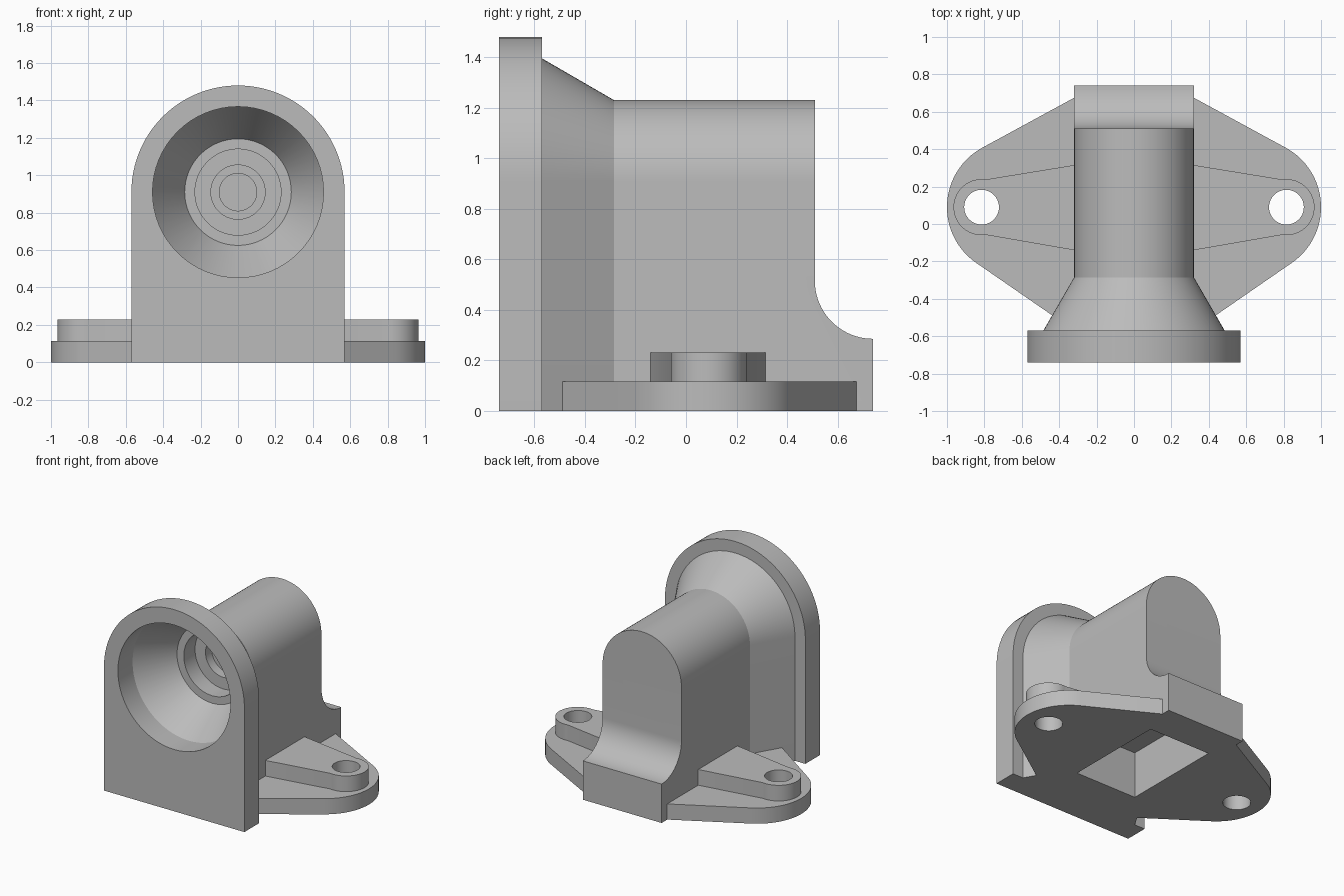
import bpy, bmesh
from math import sin, cos, pi, radians, atan2

cube = bpy.data.objects.get("Cube")
if cube:
    bpy.data.objects.remove(cube, do_unlink=True)

AXIS_Z = 0.91        # height of the bore axis
HOLE_X, HOLE_Y = 0.815, 0.09

grey = bpy.data.materials.new("cast_grey")
grey.use_nodes = True
grey.diffuse_color = (0.5, 0.5, 0.5, 1)
grey.node_tree.nodes["Principled BSDF"].inputs["Base Color"].default_value = (0.5, 0.5, 0.5, 1)


def make_object(name, bm):
    bmesh.ops.recalc_face_normals(bm, faces=bm.faces)
    mesh = bpy.data.meshes.new(name)
    bm.to_mesh(mesh)
    bm.free()
    mesh.materials.append(grey)
    obj = bpy.data.objects.new(name, mesh)
    bpy.context.collection.objects.link(obj)
    return obj


def arc(cx, cy, r, start, end, n):
    """Points on an arc, angles in radians."""
    return [(cx + r * cos(start + (end - start) * i / n),
             cy + r * sin(start + (end - start) * i / n)) for i in range(n + 1)]


def prism(name, outline, low, high, place):
    """Extrude a 2D outline; place(u, v, w) gives the 3D point."""
    bm = bmesh.new()
    a = [bm.verts.new(place(u, v, low)) for u, v in outline]
    b = [bm.verts.new(place(u, v, high)) for u, v in outline]
    bm.faces.new(a)
    bm.faces.new(b)
    for i in range(len(a)):
        j = (i + 1) % len(a)
        bm.faces.new((a[i], a[j], b[j], b[i]))
    return make_object(name, bm)


def loft(name, sections, outline, floor):
    """Skin sections of (y, radius); with floor, close the bottom as one face."""
    bm = bmesh.new()
    rings = [[bm.verts.new((x, y, z)) for x, z in outline(r)] for y, r in sections]
    count = len(rings[0])
    for a, b in zip(rings, rings[1:]):
        for i in range(count - 1 if floor else count):
            j = (i + 1) % count
            bm.faces.new((a[i], a[j], b[j], b[i]))
    bm.faces.new(rings[0])
    bm.faces.new(rings[-1])
    if floor:
        bm.faces.new([r[0] for r in rings] + [r[-1] for r in reversed(rings)])
    return make_object(name, bm)


def cut(obj, cutter):
    mod = obj.modifiers.new("cut", 'BOOLEAN')
    mod.operation = 'DIFFERENCE'
    mod.solver = 'EXACT'
    mod.object = cutter
    bpy.context.view_layer.objects.active = obj
    bpy.ops.object.modifier_apply(modifier=mod.name)
    bpy.data.objects.remove(cutter, do_unlink=True)


def arch(r):
    return [(r, 0)] + arc(0, AXIS_Z, r, 0, pi, 48) + [(-r, 0)]


def circle(r):
    return arc(0, AXIS_Z, r, 0, 2 * pi, 64)[:-1]


def upright(u, v, w):
    return (u, v, w)


def sideways(u, v, w):
    return (w, u, v)


# Housing: front plate, tapered neck and arched body in one skin
housing = loft("housing", [(-0.74, 0.57), (-0.57, 0.57), (-0.57, 0.485),
                           (-0.285, 0.32), (0.74, 0.32)], arch, True)

# Back of the body, with a curved step down to the foot
back = [(0.51, 1.6)] + arc(0.74, 0.515, 0.23, pi, 1.5 * pi, 20) + [(0.9, 0.285), (0.9, 1.6)]
cut(housing, prism("back_cutter", back, -0.6, 0.6, sideways))

# Stepped bore: mouth, cone and three seats
cut(housing, loft("bore_cutter", [(-0.9, 0.457), (-0.57, 0.457), (-0.3, 0.285),
                                  (-0.3, 0.23), (-0.17, 0.23), (-0.17, 0.145),
                                  (-0.1, 0.145), (-0.1, 0.1), (0.2, 0.1)], circle, False))

# Pocket under the body
pocket = [(-0.25, -0.29), (0.25, -0.29), (0.25, 0.47), (-0.25, 0.47)]
cut(housing, prism("pocket_cutter", pocket, -0.2, 0.34, upright))

# Mounting ears and raised bosses, one pair on each side
parts = [housing]
for side, s in (("left", 1), ("right", -1)):
    def mirrored(u, v, w, s=s):
        return (s * u, v, w)

    ear = [(0.32, -0.285), (0.435, -0.49)]
    ear += arc(0.638, HOLE_Y, 0.362, radians(-56), radians(62), 32) + [(0.32, 0.675)]
    boss = [(0.32, -0.14)] + arc(HOLE_X, HOLE_Y, 0.15, radians(-99), radians(99), 32)
    boss += [(0.32, 0.315)]
    hole = arc(HOLE_X, HOLE_Y, 0.093, 0, 2 * pi, 40)[:-1]
    for name, outline, low, high in (("mounting_ear", ear, 0, 0.115),
                                     ("ear_boss", boss, 0.115, 0.23)):
        part = prism(side + "_" + name, outline, low, high, mirrored)
        cut(part, prism("hole_cutter", hole, -0.2, 0.5, mirrored))
        parts.append(part)

# Smooth curves, sharp edges
bpy.ops.object.select_all(action='DESELECT')
for part in parts:
    part.select_set(True)
bpy.context.view_layer.objects.active = housing
bpy.ops.object.shade_smooth_by_angle(angle=radians(29))
